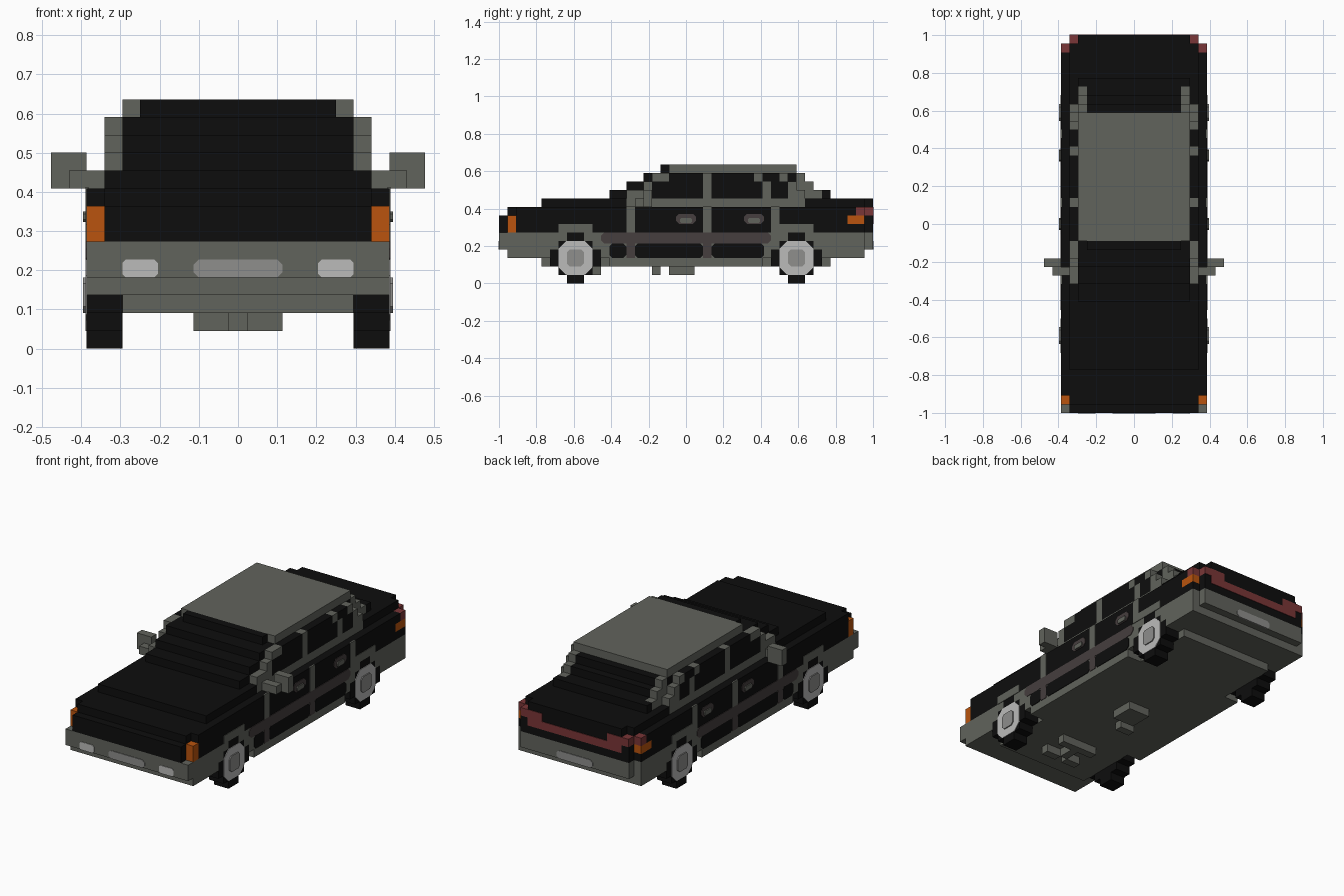
import bpy, bmesh

V = 1 / 22          # edge of one block
E = 0.07            # thickness of the painted plates, in blocks

cube = bpy.data.objects.get("Cube")
if cube:
    bpy.data.objects.remove(cube, do_unlink=True)


def material(name, rgb):
    lin = [((c / 255 + 0.055) / 1.055) ** 2.4 if c > 10 else c / 255 / 12.92 for c in rgb]
    m = bpy.data.materials.new(name)
    m.use_nodes = True
    m.diffuse_color = (*lin, 1)
    m.node_tree.nodes["Principled BSDF"].inputs["Base Color"].default_value = (*lin, 1)
    return m


BLACK = material("black", (13, 13, 13))
GREY = material("warm grey", (97, 99, 92))
MID = material("mid grey", (142, 142, 140))
LIGHT = material("light grey", (187, 187, 186))
ORANGE = material("orange", (186, 84, 14))
RED = material("dark red", (122, 54, 55))
BROWN = material("brown grey", (70, 62, 62))


def finish(name, bm, mat):
    mesh = bpy.data.meshes.new(name)
    bmesh.ops.recalc_face_normals(bm, faces=bm.faces)
    bmesh.ops.scale(bm, vec=(V, V, V), verts=bm.verts)
    bm.to_mesh(mesh)
    bm.free()
    mesh.materials.append(mat)
    ob = bpy.data.objects.new(name, mesh)
    bpy.context.collection.objects.link(ob)


def blocks(name, mat, boxes, mirror=False):
    """Boxes given as (x0, x1, y0, y1, z0, z1) in blocks."""
    bm = bmesh.new()
    for x0, x1, y0, y1, z0, z1 in boxes:
        for s in ((1, -1) if mirror else (1,)):
            vs = bmesh.ops.create_cube(bm, size=1)["verts"]
            for v in vs:
                v.co = (s * (x0 + (v.co.x + .5) * (x1 - x0)),
                        y0 + (v.co.y + .5) * (y1 - y0),
                        z0 + (v.co.z + .5) * (z1 - z0))
    finish(name, bm, mat)


def plates(name, mat, rects, place, cut=0.3, mirror=False):
    """Thin plates with cut corners; rects are (a0, a1, z0, z1), place maps (a, z, depth) to a point."""
    bm = bmesh.new()
    for a0, a1, z0, z1 in rects:
        c = cut
        pts = [(a0 + c, z0), (a1 - c, z0), (a1, z0 + c), (a1, z1 - c),
               (a1 - c, z1), (a0 + c, z1), (a0, z1 - c), (a0, z0 + c)]
        for s in ((1, -1) if mirror else (1,)):
            rings = []
            for d in (-E, E):
                ring = []
                for a, z in pts:
                    x, y, h = place(a, z, d)
                    ring.append(bm.verts.new((s * x, y, h)))
                rings.append(ring)
            bm.faces.new(rings[0])
            bm.faces.new(rings[1])
            for i in range(8):
                j = (i + 1) % 8
                bm.faces.new((rings[0][i], rings[0][j], rings[1][j], rings[1][i]))
    finish(name, bm, mat)


def side(a, z, d): return (8.5 + d, a, z)
def side_raised(a, z, d): return (8.5 + 2 * E + d, a, z)
def front(a, z, d): return (a, -22 - d, z)
def rear(a, z, d): return (a, 22 + d, z)


# Lower body: floor, core, sills and bumpers
blocks("lower_body", GREY, [
    (-6.5, 6.5, -17, 17, 2, 3), (-8.5, 8.5, -9, 9, 2, 3),
    (-6.5, 6.5, -21, 21, 3, 6), (-8.5, 8.5, -10, 10, 3, 6)])
blocks("front_bumper", GREY, [(-8.5, 8.5, -22, -21, 4, 6), (-8.5, 8.5, -21, -16, 3, 6)])
blocks("rear_bumper", GREY, [(-7.5, 7.5, 21, 22, 4, 6), (-8.5, 8.5, 16, 21, 3, 6)])
blocks("underbody_parts", GREY, [
    (-1.5, 1.5, -2, 1, 1, 2), (-2.5, -.5, -4, -3, 1, 2),
    (-2.5, 2.5, -11, -10, 1, 2), (-2.5, -.5, -14, -13, 1, 2),
    (.5, 2.5, -14, -13, 1, 2), (-.5, .5, -13, -11, 1, 2)])

# Upper body: waist, hood and trunk steps
blocks("upper_body", BLACK, [
    (-7.5, 7.5, -22, -21, 6, 8), (-7.5, 7.5, -21, 21, 6, 9),
    (-8.5, 8.5, -20, 19, 6, 9), (-8.5, 8.5, 19, 21, 6, 7),
    (-8.5, 8.5, 19, 20, 8, 9), (-7.5, 7.5, 21, 22, 6, 8),
    (-4.5, 4.5, 21, 22, 8, 9), (-7.5, 7.5, -17, -7, 9, 10),
    (-6.5, 6.5, -7, 14, 9, 10), (-7.5, 7.5, 14, 21, 9, 10),
    (-6.5, 6.5, 21, 22, 9, 10)])

# Cabin: stepped windscreen and rear window, roof, rear pillars
blocks("windscreen_and_rear_window", BLACK, [
    (-6.5, 6.5, -9, 13, 10, 11), (-6.5, 6.5, -7, 13, 11, 12),
    (-6.5, 6.5, -5, 13, 12, 13), (-5.5, 5.5, -3, -2, 13, 14),
    (-5.5, 5.5, 13, 16, 10, 11), (-6.5, 6.5, 16, 17, 10, 11),
    (-5.5, 5.5, 13, 15, 11, 12), (-5.5, 5.5, 13, 14, 12, 13)])
blocks("roof", GREY, [(-6.5, 6.5, -2, 13, 13, 14)])
blocks("rear_pillars", GREY, [
    (5.5, 6.5, 13, 16, 10, 11), (5.5, 6.5, 13, 15, 11, 12), (5.5, 6.5, 13, 14, 12, 13)], True)

# Side walls of the cabin, row by row: frames and glass as y spans
frames = {9: [(-7, 14)],
          10: [(-7, -4), (2, 3), (9, 10), (12, 14)],
          11: [(-5, -4), (2, 3), (9, 10), (12, 13)],
          12: [(-4, -2), (2, 3), (8, 9), (11, 12)]}
glass = {10: [(-4, 2), (3, 9), (10, 12)],
         11: [(-4, 2), (3, 9), (10, 12)],
         12: [(-2, 2), (3, 8), (9, 11)]}
for name, mat, rows in (("window_frames", GREY, frames), ("side_windows", BLACK, glass)):
    blocks(name, mat, [(6.5, 7.5, a, b, z, z + 1) for z, spans in rows.items() for a, b in spans], True)

# Door mirrors
blocks("door_mirrors", GREY, [(7.5, 9.5, -6, -5, 9, 10), (8.5, 10.5, -5, -4, 9, 11)], True)

# Door seams, trim strip, lower panels and handles
blocks("door_seams", GREY, [(8.4, 8.5 + E, a, a + 1, 6, 9 + E) for a in (2, 10)]
       + [(8.4, 8.5 + E, -7, -6, 6, 9 + E)], True)
plates("side_trim", BROWN, [(-10, 10, 4.7, 6)], side, 0.4, True)
plates("lower_seams", BROWN, [(-7, -6, 3, 5), (2, 3, 3, 5)], side, 0.05, True)
plates("lower_door_panels", BLACK, [(-9, -7, 3, 4.7), (-6, 2, 3, 4.7), (3, 9.2, 3, 4.7)], side, 0.35, True)
plates("door_handle_cups", BROWN, [(-1.2, 1.2, 7, 8.2), (6.8, 9.2, 7, 8.2)], side, 0.4, True)
plates("door_handles", GREY, [(-.7, .7, 7.1, 7.7), (7.3, 8.7, 7.1, 7.7)], side_raised, 0.15, True)

# Wheels with stepped tyres, hubs and the arches around them
steps = (1, 2, 3, 3, 2, 1)
for y, place_name in ((-13, "front"), (13, "rear")):
    blocks(place_name + "_tyres", BLACK,
           [(6.5, 8.5, y - w, y + w, z, z + 1) for z, w in enumerate(steps)], True)
    blocks(place_name + "_wheel_arches", GREY,
           [(6.5, 8.5, y + a, y + b, z, z + 1)
            for z, w in ((4, 2), (5, 1)) for a, b in ((-3, -w), (w, 3))]
           + [(8.4, 8.5 + E, y - 2, y + 2, 6, 7)], True)
    plates(place_name + "_hubs", LIGHT, [(y - 2, y + 2, 1, 5)], side, 0.9, True)
    plates(place_name + "_hub_centres", MID, [(y - 1, y + 1, 2, 4)], side_raised, 0.35, True)

# Lamps and number plates
plates("headlights", LIGHT, [(4.5, 6.5, 4, 5)], front, 0.2, True)
plates("front_plate", MID, [(-2.5, 2.5, 4, 5)], front, 0.3)
plates("rear_plate", MID, [(-2.5, 2.5, 4, 5)], rear, 0.3)
blocks("front_indicators", ORANGE, [(7.5, 8.5, -21, -20, 6, 8)], True)
blocks("rear_indicators", ORANGE, [(7.5, 8.5, 19, 21, 7, 8)], True)
blocks("tail_lights", RED, [(7.5, 8.5, 20, 21, 8, 9), (4.5, 7.5, 21, 22 + E, 8, 9)], True)
blocks("tail_light_strip", RED, [(-6.5, 6.5, 21.9, 22 + E, 7, 8)])
